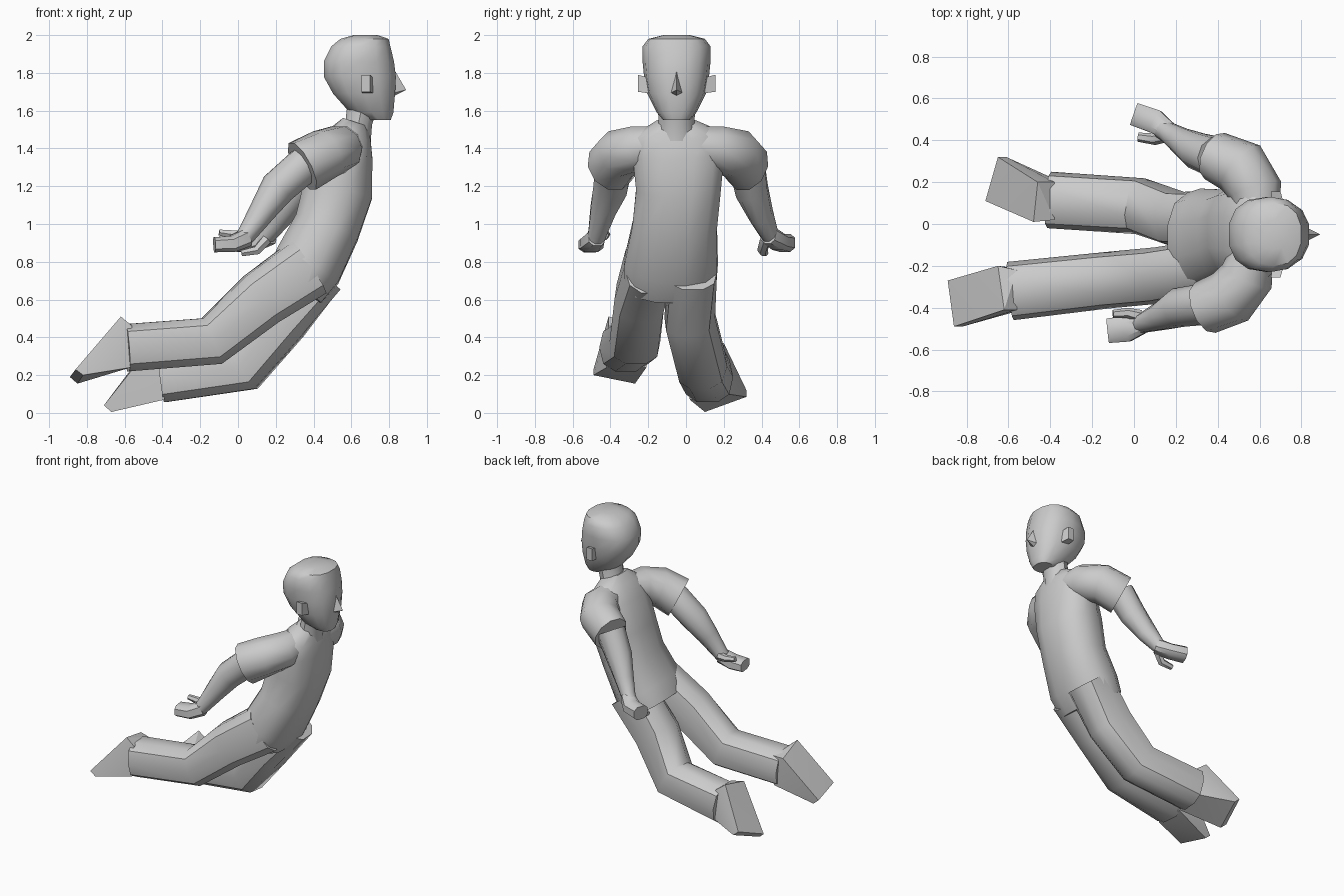
import bpy, bmesh, math
from mathutils import Vector

X, Z = Vector((1, 0, 0)), Vector((0, 0, 1))


def finish(name, bm, angle=40):
    bmesh.ops.recalc_face_normals(bm, faces=bm.faces)
    me = bpy.data.meshes.new(name)
    bm.to_mesh(me)
    bm.free()
    ob = bpy.data.objects.new(name, me)
    bpy.context.collection.objects.link(ob)
    bpy.ops.object.select_all(action='DESELECT')
    ob.select_set(True)
    bpy.context.view_layer.objects.active = ob
    bpy.ops.object.shade_smooth_by_angle(angle=math.radians(angle))
    return ob


def skin(name, frames, sides=10, power=2.0, angle=40):
    """Skin super-elliptic rings; each frame is (centre, half axis a, half axis b)."""
    bm = bmesh.new()
    rings = []
    for c, a, b in frames:
        ring = []
        for i in range(sides):
            t = 2 * math.pi * (i + 0.5) / sides
            u, v = (math.copysign(abs(f) ** (2 / power), f) for f in (math.cos(t), math.sin(t)))
            ring.append(bm.verts.new(c + a * u + b * v))
        rings.append(ring)
    for r, s in zip(rings, rings[1:]):
        for i in range(sides):
            j = (i + 1) % sides
            bm.faces.new((r[i], r[j], s[j], s[i]))
    bm.faces.new(rings[0])
    bm.faces.new(rings[-1])
    return finish(name, bm, angle)


def tube(name, path, ref=Z, **kw):
    """Tube along a path of (x, y, z, depth radius, width radius)."""
    pts = [Vector(p[:3]) for p in path]
    frames = []
    for i, p in enumerate(path):
        t = Vector()
        if i > 0:
            t += (pts[i] - pts[i - 1]).normalized()
        if i < len(pts) - 1:
            t += (pts[i + 1] - pts[i]).normalized()
        t.normalize()
        b = t.cross(ref).normalized()
        a = b.cross(t).normalized()
        frames.append((pts[i], a * p[3], b * p[4]))
    return skin(name, frames, **kw)


def hull(name, points):
    bm = bmesh.new()
    for p in points:
        bm.verts.new(p)
    bmesh.ops.convex_hull(bm, input=bm.verts)
    return finish(name, bm, 25)


# Torso, leaning back from chest to hips
tube("torso", [(0.62, -0.05, 1.54, 0.07, 0.11), (0.60, -0.05, 1.48, 0.11, 0.22),
               (0.57, -0.04, 1.38, 0.15, 0.25), (0.53, -0.04, 1.18, 0.19, 0.23),
               (0.47, -0.06, 0.98, 0.18, 0.23), (0.37, -0.08, 0.78, 0.19, 0.255),
               (0.30, -0.085, 0.67, 0.17, 0.24)], ref=X, sides=12, power=2.4)

# Neck
tube("neck", [(0.62, -0.05, 1.46, 0.09, 0.105), (0.64, -0.05, 1.54, 0.075, 0.095),
              (0.66, -0.05, 1.64, 0.085, 0.10)], ref=X)

# Head as level rings: z, back x, front x, half width
head = [(1.55, 0.68, 0.81, 0.07), (1.59, 0.59, 0.825, 0.105), (1.69, 0.50, 0.835, 0.155),
        (1.78, 0.45, 0.84, 0.172), (1.86, 0.45, 0.83, 0.18), (1.94, 0.49, 0.81, 0.18),
        (1.98, 0.54, 0.80, 0.15), (2.00, 0.61, 0.74, 0.07)]
skin("head", [(Vector(((b + f) / 2, -0.05, z)), X * (f - b) / 2, Vector((0, w, 0)))
              for z, b, f, w in head], sides=14, power=2.4)

# Nose and ears
hull("nose", [(0.82, -0.05, 1.83), (0.89, -0.05, 1.71), (0.81, -0.09, 1.69),
              (0.81, -0.01, 1.69), (0.81, -0.05, 1.67)])
for side in (-1, 1):
    hull("ear", [(x, -0.05 + side * y, z) for x0, x1, y, z0, z1 in
                 ((0.66, 0.72, 0.13, 1.69, 1.77), (0.655, 0.70, 0.205, 1.70, 1.79))
                 for x in (x0, x1) for z in (z0, z1)])

# Trouser legs
tube("leg_near", [(0.37, -0.20, 0.77, 0.17, 0.13), (0.12, -0.245, 0.60, 0.155, 0.135),
                  (-0.14, -0.27, 0.38, 0.135, 0.135), (-0.59, -0.32, 0.345, 0.13, 0.14)],
     power=2.6)
tube("leg_far", [(0.42, 0.03, 0.75, 0.16, 0.135), (0.22, 0.02, 0.50, 0.16, 0.135),
                 (0.03, 0.085, 0.245, 0.14, 0.135), (-0.405, 0.115, 0.19, 0.14, 0.135)],
     power=2.6)

# Feet: sole quad, toe edge and ankle
hull("foot_near", [(-0.89, -0.27, 0.19), (-0.86, -0.49, 0.23), (-0.65, -0.20, 0.46),
                   (-0.62, -0.41, 0.51), (-0.85, -0.27, 0.155), (-0.82, -0.49, 0.20),
                   (-0.57, -0.21, 0.24), (-0.57, -0.42, 0.24), (-0.56, -0.22, 0.45),
                   (-0.56, -0.41, 0.46)])
hull("foot_far", [(-0.71, 0.11, 0.04), (-0.65, 0.32, 0.12), (-0.48, 0.01, 0.33),
                  (-0.46, 0.20, 0.37), (-0.67, 0.10, 0.005), (-0.61, 0.32, 0.085),
                  (-0.39, 0.02, 0.07), (-0.39, 0.22, 0.10), (-0.38, 0.02, 0.31),
                  (-0.38, 0.20, 0.31)])

# Short sleeves
tube("sleeve_near", [(0.57, -0.12, 1.42, 0.10, 0.10), (0.54, -0.25, 1.40, 0.125, 0.13),
                     (0.46, -0.35, 1.37, 0.135, 0.14), (0.34, -0.40, 1.305, 0.145, 0.13)])
tube("sleeve_far", [(0.59, 0.03, 1.42, 0.10, 0.10), (0.58, 0.16, 1.40, 0.125, 0.13),
                    (0.51, 0.27, 1.37, 0.135, 0.14), (0.385, 0.325, 1.305, 0.145, 0.12)])

# Arms
tube("arm_near", [(0.36, -0.38, 1.32, 0.10, 0.10), (0.21, -0.40, 1.19, 0.095, 0.095),
                  (0.13, -0.44, 1.07, 0.072, 0.07), (0.05, -0.47, 0.95, 0.052, 0.05),
                  (0.02, -0.48, 0.91, 0.045, 0.05)])
tube("arm_far", [(0.39, 0.32, 1.32, 0.10, 0.10), (0.30, 0.35, 1.17, 0.09, 0.09),
                 (0.22, 0.40, 1.04, 0.07, 0.065), (0.16, 0.44, 0.95, 0.05, 0.05),
                 (0.13, 0.46, 0.92, 0.045, 0.05)])

# Hands and thumbs
tube("hand_near", [(0.05, -0.475, 0.93, 0.05, 0.045), (-0.03, -0.50, 0.895, 0.046, 0.065),
                   (-0.125, -0.51, 0.89, 0.042, 0.062)], sides=8, power=3)
tube("hand_far", [(0.17, 0.44, 0.94, 0.05, 0.045), (0.10, 0.49, 0.905, 0.046, 0.06),
                  (0.0, 0.525, 0.90, 0.05, 0.058)], sides=8, power=3)
tube("thumb_near", [(0.03, -0.44, 0.94, 0.03, 0.03), (-0.03, -0.425, 0.945, 0.025, 0.025),
                    (-0.10, -0.43, 0.955, 0.018, 0.02)], sides=6)
tube("thumb_far", [(0.15, 0.42, 0.92, 0.03, 0.03), (0.10, 0.405, 0.86, 0.026, 0.028),
                   (0.02, 0.415, 0.845, 0.018, 0.022)], sides=6)
